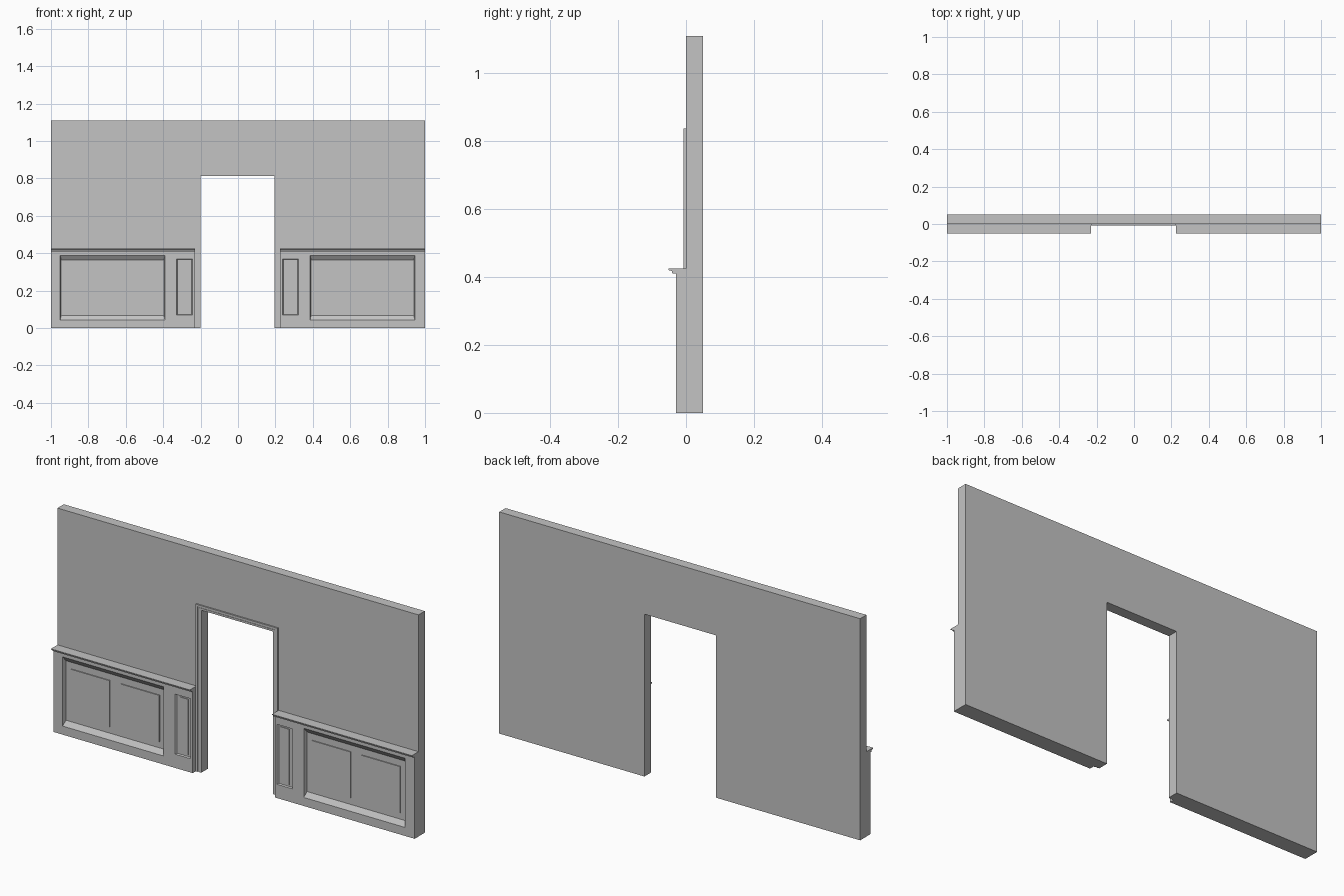
import bpy
import bmesh

cube = bpy.data.objects.get("Cube")
if cube:
    bpy.data.objects.remove(cube, do_unlink=True)

MID = -0.0025      # centre of the doorway
FACE = -0.03       # front of the wainscot

grey = bpy.data.materials.new("plaster_grey")
grey.use_nodes = True
grey.diffuse_color = (0.55, 0.55, 0.55, 1)
grey.node_tree.nodes["Principled BSDF"].inputs["Base Color"].default_value = grey.diffuse_color


def finish(name, bm):
    bmesh.ops.recalc_face_normals(bm, faces=bm.faces)
    mesh = bpy.data.meshes.new(name)
    bm.to_mesh(mesh)
    bm.free()
    mesh.materials.append(grey)
    obj = bpy.data.objects.new(name, mesh)
    bpy.context.collection.objects.link(obj)
    return obj


def extrude(name, points, offset):
    """Extrude a flat outline along an offset vector."""
    bm = bmesh.new()
    face = bm.faces.new([bm.verts.new(p) for p in points])
    grown = bmesh.ops.extrude_face_region(bm, geom=[face], use_keep_orig=True)
    verts = [v for v in grown["geom"] if isinstance(v, bmesh.types.BMVert)]
    bmesh.ops.translate(bm, verts=verts, vec=offset)
    return finish(name, bm)


def tapered(name, x0, x1, z0, z1, front, back, dx=0.0, dz=0.0):
    """Box whose back rectangle is inset by dx and dz."""
    bm = bmesh.new()
    rings = []
    for y, a, b in ((front, 0, 0), (back, dx, dz)):
        rings.append([bm.verts.new((x, y, z)) for x, z in
                      ((x0 + a, z0 + b), (x1 - a, z0 + b),
                       (x1 - a, z1 - b), (x0 + a, z1 - b))])
    for ring in rings:
        bm.faces.new(ring)
    for i in range(4):
        j = (i + 1) % 4
        bm.faces.new((rings[0][i], rings[0][j], rings[1][j], rings[1][i]))
    return finish(name, bm)


def cut(target, cutter):
    mod = target.modifiers.new("cut", 'BOOLEAN')
    mod.operation = 'DIFFERENCE'
    mod.solver = 'EXACT'
    mod.object = cutter
    cutter.hide_render = True
    bpy.context.view_layer.update()
    graph = bpy.context.evaluated_depsgraph_get()
    mesh = bpy.data.meshes.new_from_object(target.evaluated_get(graph))
    target.modifiers.clear()
    target.data = mesh
    bpy.data.objects.remove(cutter, do_unlink=True)


def door_frame(name, inner, inner_top, outer, outer_top, front, back):
    """Upside-down U around the doorway."""
    pts = [(-outer, 0), (-outer, outer_top), (outer, outer_top), (outer, 0),
           (inner, 0), (inner, inner_top), (-inner, inner_top), (-inner, 0)]
    return extrude(name, [(MID + x, front, z) for x, z in pts], (0, back - front, 0))


# Wall with doorway
wall = [(-1, 0), (-1, 1.11), (1, 1.11), (1, 0), (MID + 0.198, 0),
        (MID + 0.198, 0.813), (MID - 0.198, 0.813), (MID - 0.198, 0)]
extrude("wall", [(x, 0, z) for x, z in wall], (0, 0.05, 0))

# Stepped door trim
door_frame("door_trim_base", 0.198, 0.813, 0.227, 0.838, -0.003, 0)
door_frame("door_trim_outer", 0.218, 0.830, 0.227, 0.838, -0.007, -0.003)
door_frame("door_trim_inner", 0.203, 0.817, 0.211, 0.824, -0.005, -0.003)

for side, label in ((-1, "right"), (1, "left")):
    def span(a, b):
        return sorted((MID + side * a, MID + side * b))

    inner = MID + side * 0.2275
    x0, x1 = sorted((inner, side))

    # Wainscot body with a large recess and a narrow recess
    body = tapered(label + "_wainscot", x0, x1, 0, 0.415, FACE, 0)
    a, b = span(0.388, 0.948)
    slope = 0.006 / 0.018
    lip = 0.002
    cut(body, tapered("cutter", a - lip * slope, b + lip * slope,
                      0.04, 0.392, FACE - lip, FACE + 0.018, 0.006, 0.027))
    a, b = span(0.238, 0.328)
    cut(body, tapered("cutter", a, b, 0.068, 0.37, FACE - lip, FACE + 0.008, 0.008, 0.004))

    # Raised panels inside the recesses
    for number, (near, far) in enumerate(((0.422, 0.637), (0.697, 0.912))):
        a, b = span(near, far)
        field = tapered(f"{label}_raised_panel_{number + 1}", a, b, 0.10, 0.332,
                        FACE + 0.013, FACE + 0.019)
    a, b = span(0.256, 0.302)
    tapered(label + "_narrow_panel", a, b, 0.08, 0.36, FACE + 0.004, FACE + 0.009)

    # Chair rail
    rail = [(0, 0.41), (-0.04, 0.41), (-0.042, 0.418), (-0.052, 0.421),
            (-0.052, 0.425), (0, 0.425)]
    extrude(label + "_chair_rail", [(x0, y, z) for y, z in rail], (x1 - x0, 0, 0))
